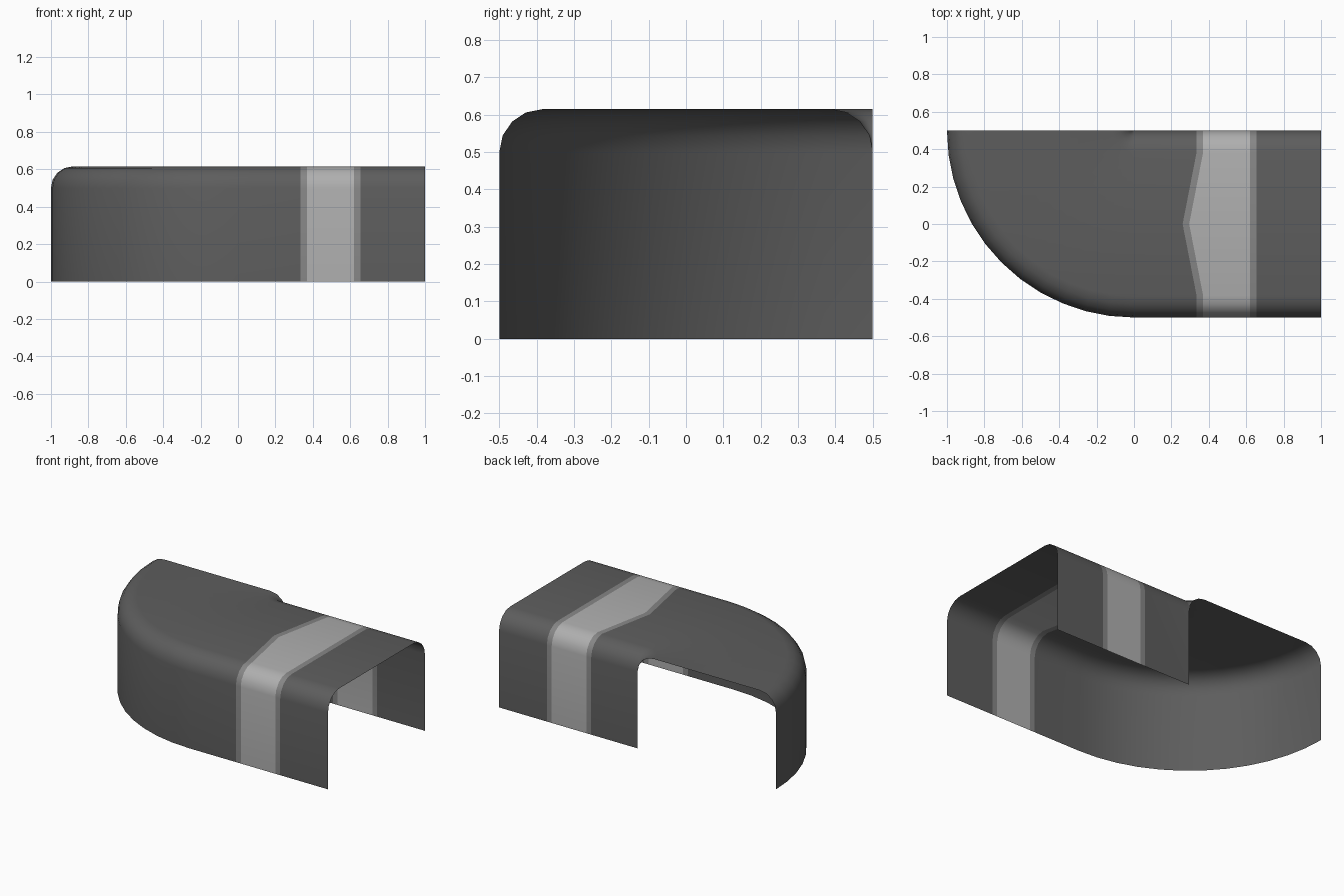
import bpy, bmesh
from math import sin, cos, pi

if "Cube" in bpy.data.objects:
    bpy.data.objects.remove(bpy.data.objects["Cube"])

H, R, HALF = 0.615, 0.115, 0.5
FILLET, BEND = 4, 12

# inverted-U cross-section (y, z), with a centre point for the chevron
left = [(-HALF, 0)]
for i in range(FILLET + 1):
    a = i * pi / 2 / FILLET
    left.append((-HALF + R - R * cos(a), H - R + R * sin(a)))
profile = left + [(0, H)] + [(-y, z) for y, z in reversed(left)]


def straight(x, point=0.0):
    """Section across the straight run; point shifts the middle of the roof."""
    return [(x - (point if y == 0 else 0), y, z) for y, z in profile]


def turned(a):
    """Section turned about the inner corner line."""
    return [(-(HALF - y) * sin(a), HALF - (HALF - y) * cos(a), z) for y, z in profile]


sections = [straight(1), straight(0.655), straight(0.62),
            straight(0.37, 0.075), straight(0.335, 0.075)]
sections += [turned(i * pi / 2 / BEND) for i in range(BEND + 1)]
strip_mats = {1: 1, 2: 2, 3: 1}

# skin the sections into one open shell
bm = bmesh.new()
grid = [[bm.verts.new(p) for p in s] for s in sections]
for i in range(len(grid) - 1):
    for j in range(len(profile) - 1):
        f = bm.faces.new((grid[i][j], grid[i][j + 1], grid[i + 1][j + 1], grid[i + 1][j]))
        f.material_index = strip_mats.get(i, 0)
        f.smooth = True
# collapse the inner wall of the bend to its corner line
bmesh.ops.remove_doubles(bm, verts=bm.verts, dist=1e-5)
bm.normal_update()
roof = max(bm.faces, key=lambda f: f.calc_area() if abs(f.normal.z) > 0.9 else 0)
if roof.normal.z < 0:
    bmesh.ops.reverse_faces(bm, faces=bm.faces)

mesh = bpy.data.meshes.new("corner_cover")
bm.to_mesh(mesh)
bm.free()
obj = bpy.data.objects.new("corner_cover", mesh)
bpy.context.collection.objects.link(obj)

# dark body, mid-grey border, light band
for name, g in (("body", 0.11), ("band_border", 0.24), ("band", 0.43)):
    m = bpy.data.materials.new(name)
    m.diffuse_color = (g, g, g, 1)
    m.use_nodes = True
    m.node_tree.nodes["Principled BSDF"].inputs["Base Color"].default_value = m.diffuse_color
    mesh.materials.append(m)

bpy.context.view_layer.objects.active = obj
obj.select_set(True)
bpy.ops.object.shade_smooth_by_angle(angle=pi / 6)
